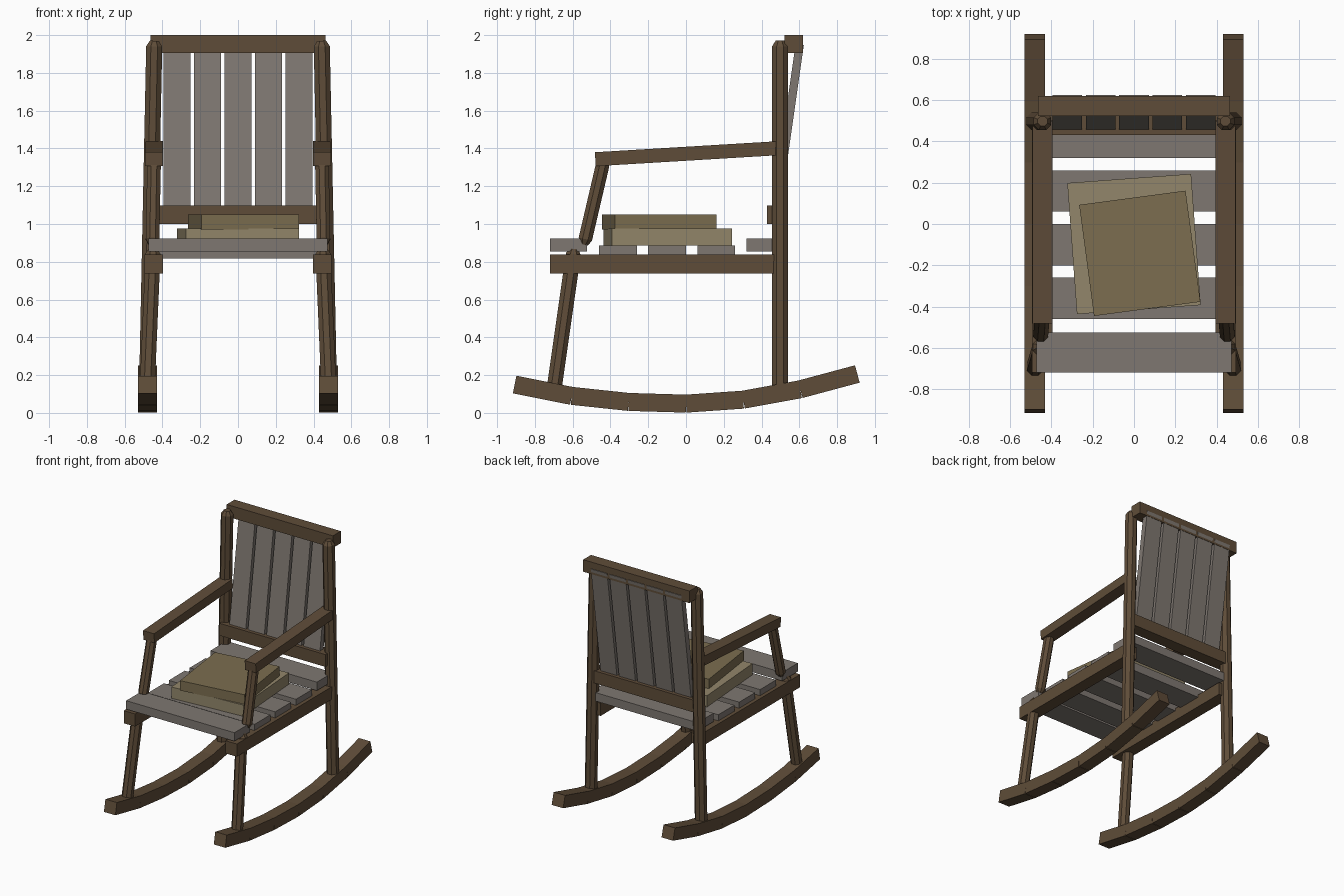
import bpy, bmesh, math
from mathutils import Vector, Matrix

if "Cube" in bpy.data.objects:
    bpy.data.objects.remove(bpy.data.objects["Cube"])


def material(name, rgb):
    m = bpy.data.materials.new(name)
    m.diffuse_color = (*rgb, 1)
    m.use_nodes = True
    m.node_tree.nodes["Principled BSDF"].inputs["Base Color"].default_value = m.diffuse_color
    return m


DARK = material("dark_wood", (0.114, 0.073, 0.040))
GREY = material("weathered_wood", (0.21, 0.185, 0.165))
PALE = material("pale_cloth", (0.29, 0.24, 0.145))
TAN = material("tan_cloth", (0.20, 0.155, 0.08))


def finish(name, bm, mat):
    bmesh.ops.recalc_face_normals(bm, faces=bm.faces)
    me = bpy.data.meshes.new(name)
    bm.to_mesh(me)
    bm.free()
    me.materials.append(mat)
    ob = bpy.data.objects.new(name, me)
    bpy.context.collection.objects.link(ob)
    return ob


def box(name, centre, size, mat, rot=None):
    bm = bmesh.new()
    m = Matrix.Translation(centre) @ (rot or Matrix.Identity(4)) @ Matrix.Diagonal((*size, 1))
    bmesh.ops.create_cube(bm, size=1, matrix=m)
    return finish(name, bm, mat)


def span(name, x0, x1, y0, y1, z0, z1, mat):
    return box(name, ((x0 + x1) / 2, (y0 + y1) / 2, (z0 + z1) / 2), (x1 - x0, y1 - y0, z1 - z0), mat)


def bar(name, x, a, b, width, height, mat, extra=0):
    """Box running from a to b, both given as (y, z)."""
    dy, dz = b[0] - a[0], b[1] - a[1]
    return box(name, (x, (a[0] + b[0]) / 2, (a[1] + b[1]) / 2),
               (width, math.hypot(dy, dz) + extra, height), mat,
               Matrix.Rotation(math.atan2(dz, dy), 4, 'X'))


def post(name, a, b, r, mat, sides=8, tip=0.03):
    """Octagonal post with chamfered ends."""
    a, b = Vector(a), Vector(b)
    length = (b - a).length
    place = Matrix.Translation(a) @ Vector((0, 0, 1)).rotation_difference(b - a).to_matrix().to_4x4()
    bm = bmesh.new()
    rings = []
    for rad, z in ((r * 0.55, 0), (r, tip), (r, length - tip), (r * 0.55, length)):
        ring = []
        for i in range(sides):
            t = (i + 0.5) * 2 * math.pi / sides
            ring.append(bm.verts.new(place @ Vector((rad * math.cos(t), rad * math.sin(t), z))))
        rings.append(ring)
    for lo, hi in zip(rings, rings[1:]):
        for i in range(sides):
            j = (i + 1) % sides
            bm.faces.new((lo[i], lo[j], hi[j], hi[i]))
    bm.faces.new(rings[0][::-1])
    bm.faces.new(rings[-1])
    return finish(name, bm, mat)


# Rocker curve as (y, z) centres
CURVE = [(-0.907, 0.150), (-0.605, 0.090), (-0.303, 0.058), (0, 0.049),
         (0.303, 0.070), (0.605, 0.125), (0.907, 0.206)]

for side, s in (("left", -1), ("right", 1)):
    # Rockers
    for i, (a, b) in enumerate(zip(CURVE, CURVE[1:])):
        bar(f"{side}_rocker_{i + 1}", s * 0.48, a, b, 0.1, 0.095, DARK)
    # Legs and posts
    post(f"{side}_back_post", (s * 0.482, 0.498, 0.10), (s * 0.443, 0.498, 1.97), 0.046, DARK)
    post(f"{side}_front_leg", (s * 0.482, -0.702, 0.10), (s * 0.449, -0.592, 0.87), 0.043, DARK)
    post(f"{side}_arm_post", (s * 0.453, -0.54, 0.89), (s * 0.444, -0.435, 1.34), 0.039, DARK)
    # Arm and seat rail
    bar(f"{side}_arm", s * 0.444, (-0.48, 1.343), (0.50, 1.402), 0.096, 0.074, DARK)
    span(f"{side}_seat_rail", s * 0.445 - 0.049, s * 0.445 + 0.049, -0.72, 0.50, 0.738, 0.838, DARK)

# Seat slats
span("front_seat_slat", -0.473, 0.473, -0.72, -0.525, 0.855, 0.922, GREY)
for i, y in enumerate((-0.36, -0.10, 0.16)):
    span(f"seat_slat_{i + 1}", -0.465, 0.465, y - 0.1, y + 0.1, 0.818, 0.886, GREY)
span("back_seat_slat", -0.465, 0.465, 0.32, 0.52, 0.855, 0.922, GREY)

# Backrest rails and slats
span("lower_back_rail", -0.462, 0.462, 0.43, 0.53, 1.0, 1.097, DARK)
span("top_back_rail", -0.464, 0.464, 0.522, 0.62, 1.905, 2.0, DARK)
for i in range(5):
    bar(f"back_slat_{i + 1}", (i - 2) * 0.162, (0.472, 1.04), (0.602, 1.95), 0.143, 0.044, GREY)

# Cushions
box("lower_cushion", (0, -0.097, 0.93), (0.601, 0.637, 0.09), PALE, Matrix.Rotation(math.radians(4.2), 4, 'Z'))
box("upper_cushion", (0.028, -0.142, 1.011), (0.52, 0.543, 0.078), TAN, Matrix.Rotation(math.radians(7.6), 4, 'Z'))
